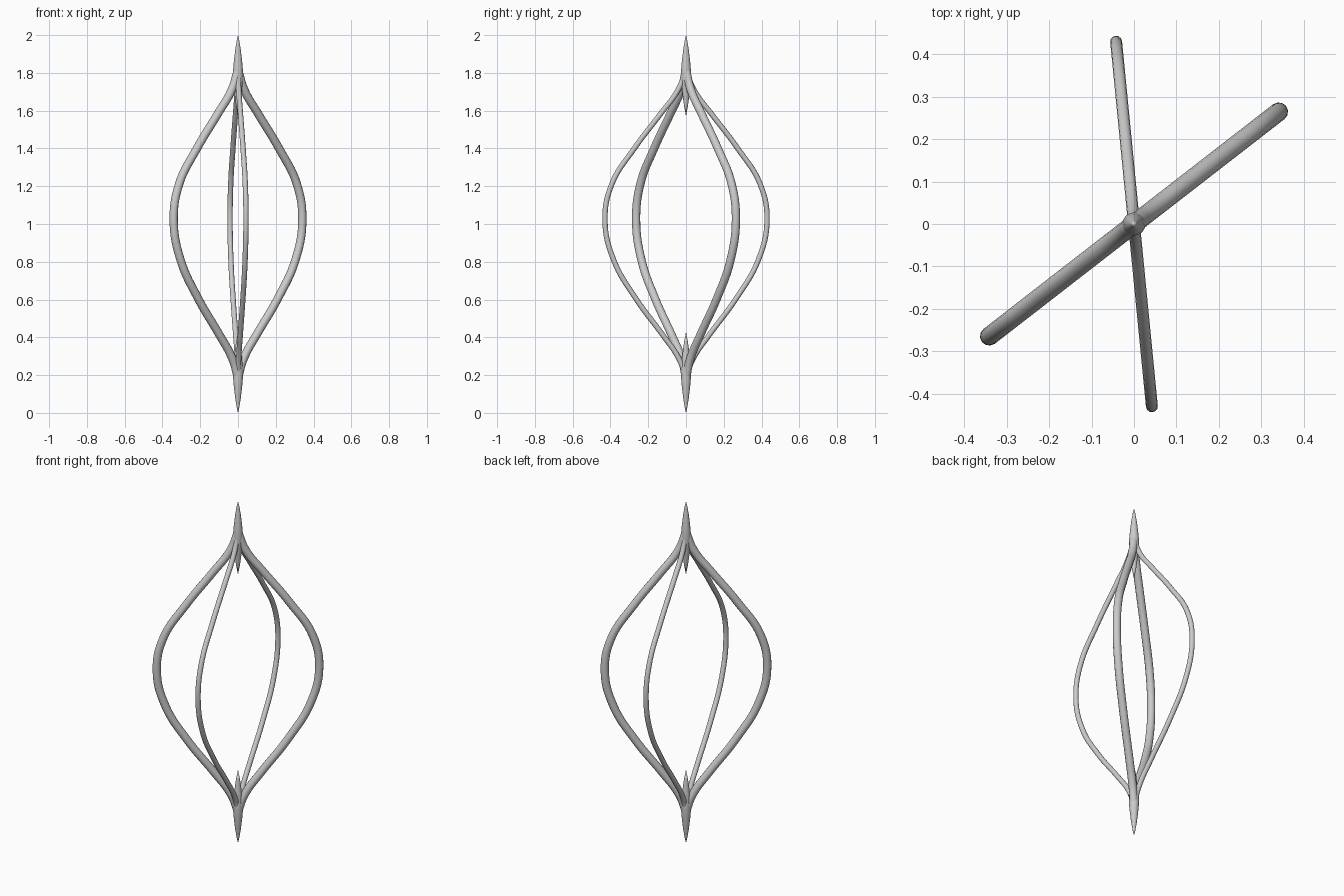
import bpy, bmesh, math

if "Cube" in bpy.data.objects:
    bpy.data.objects.remove(bpy.data.objects["Cube"])

# Bow path shared by every wire: distance from the axis, height, thickness factor
PATH = [(0, .07, .3), (.003, .15, .75), (.012, .22, 1), (.045, .3, 1), (.122, .41, 1),
        (.27, .61, 1), (.385, .81, 1), (.431, 1.02, 1), (.395, 1.21, 1), (.275, 1.4, 1),
        (.13, 1.59, 1), (.048, 1.7, 1), (.012, 1.785, 1), (.003, 1.85, .75), (0, 1.93, .3)]


def wire(name, angle, radius):
    curve = bpy.data.curves.new(name, 'CURVE')
    curve.dimensions = '3D'
    curve.bevel_depth = radius
    curve.bevel_resolution = 4
    curve.resolution_u = 8
    curve.use_fill_caps = True
    spline = curve.splines.new('BEZIER')
    spline.bezier_points.add(len(PATH) - 1)
    for p, (r, z, t) in zip(spline.bezier_points, PATH):
        p.co = (r * math.cos(angle), r * math.sin(angle), z)
        p.radius = t
        p.handle_left_type = p.handle_right_type = 'AUTO'
    spline.use_smooth = True
    obj = bpy.data.objects.new(name, curve)
    bpy.context.collection.objects.link(obj)


def spindle(name, profile, sides=24):
    bm = bmesh.new()
    verts = [bm.verts.new((r, 0, z)) for r, z in profile]
    edges = [bm.edges.new(pair) for pair in zip(verts, verts[1:])]
    bmesh.ops.spin(bm, geom=verts + edges, cent=(0, 0, 0), axis=(0, 0, 1),
                   angle=math.tau, steps=sides)
    bmesh.ops.remove_doubles(bm, verts=bm.verts, dist=1e-5)
    bmesh.ops.recalc_face_normals(bm, faces=bm.faces)
    for f in bm.faces:
        f.smooth = True
    mesh = bpy.data.meshes.new(name)
    bm.to_mesh(mesh)
    bm.free()
    bpy.context.collection.objects.link(bpy.data.objects.new(name, mesh))


# Two thick wires and two thin wires, in opposite pairs
for label, degrees, radius in (("thick", 37.8, .022), ("thin", 95.6, .014)):
    for i in range(2):
        wire(f"{label}_wire_{i + 1}", math.radians(degrees + 180 * i), radius)

# Pointed spindles joining the wires at both ends
TIP = [(0, 0), (.007, .03), (.015, .08), (.022, .14), (.027, .2),
       (.026, .24), (.02, .3), (.011, .37), (0, .43)]
spindle("bottom_spindle", TIP)
spindle("top_spindle", [(r, 2 - z) for r, z in TIP])
